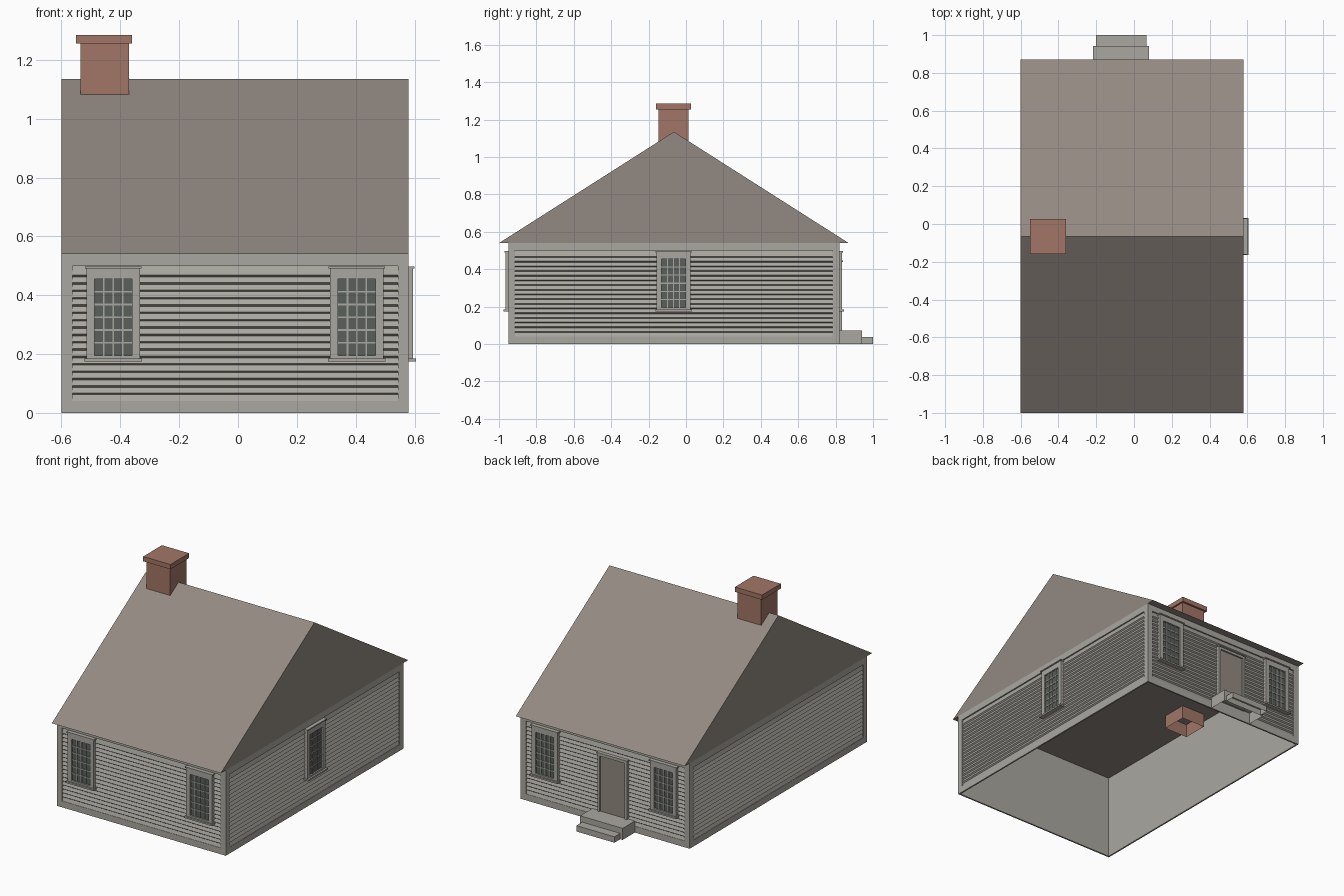
import bpy, bmesh
from math import pi
from mathutils import Matrix, Vector

cube = bpy.data.objects.get("Cube")
if cube:
    bpy.data.objects.remove(cube, do_unlink=True)


def material(name, rgb):
    m = bpy.data.materials.new(name)
    m.use_nodes = True
    m.diffuse_color = (*rgb, 1)
    m.node_tree.nodes["Principled BSDF"].inputs["Base Color"].default_value = (*rgb, 1)
    return m


PAINT = material("pale grey paint", (0.40, 0.39, 0.35))
ROOF = material("brown shingle", (0.29, 0.25, 0.22))
BRICK = material("red brick", (0.36, 0.18, 0.135))
GLASS = material("dark glass", (0.10, 0.115, 0.105))


def finish(name, mat, bm, place=Matrix()):
    mesh = bpy.data.meshes.new(name)
    bm.to_mesh(mesh)
    bm.free()
    mesh.materials.append(mat)
    obj = bpy.data.objects.new(name, mesh)
    obj.matrix_world = place
    bpy.context.collection.objects.link(obj)
    return obj


def boxes(name, mat, spans, place=Matrix(), open_faces=()):
    """Boxes given as (x0, x1, y0, y1, z0, z1); faces along open_faces are left out."""
    bm = bmesh.new()
    for x0, x1, y0, y1, z0, z1 in spans:
        size = Matrix.Diagonal((x1 - x0, y1 - y0, z1 - z0, 1))
        centre = Matrix.Translation(((x0 + x1) / 2, (y0 + y1) / 2, (z0 + z1) / 2))
        bmesh.ops.create_cube(bm, size=1, matrix=centre @ size)
    bm.normal_update()
    gone = [f for f in bm.faces if any(f.normal.dot(Vector(d)) > 0.9 for d in open_faces)]
    bmesh.ops.delete(bm, geom=gone, context='FACES')
    return finish(name, mat, bm, place)


def extrude_profile(name, mat, points, x0, x1, place=Matrix(), closed=False):
    """Sweep a (y, z) profile along x."""
    bm = bmesh.new()
    a = [bm.verts.new((x0, y, z)) for y, z in points]
    b = [bm.verts.new((x1, y, z)) for y, z in points]
    n = len(points)
    for i in range(n if closed else n - 1):
        j = (i + 1) % n
        bm.faces.new((a[i], b[i], b[j], a[j]))
    if closed:
        bm.faces.new(a)
        bm.faces.new(b[::-1])
        bmesh.ops.recalc_face_normals(bm, faces=bm.faces)
    return finish(name, mat, bm, place)


DOWN, UP = (0, 0, -1), (0, 0, 1)
LEFT, RIGHT, FRONT, BACK, EAVE = -0.60, 0.58, -0.95, 0.82, 0.54
MID_X, MID_Y = (LEFT + RIGHT) / 2, (FRONT + BACK) / 2
DEPTH = 0.01


# Clapboard wall with a raised border, facing -y before it is placed
def wall(name, width, place):
    w, edge, low, high, pitch = width / 2, 0.037, 0.04, 0.50, 0.025
    boxes(name + "_trim", PAINT, [
        (-w, w, 0, DEPTH, 0, low), (-w, w, 0, DEPTH, high, EAVE),
        (-w, edge - w, 0, DEPTH, low, high), (w - edge, w, 0, DEPTH, low, high)], place)
    profile = [(0.002, low)]
    for i in range(1, 18):
        z = low + i * pitch
        profile += [(0.009, z - 0.003), (0.001, z + 0.003)]
    profile.append((0.009, high))
    extrude_profile(name + "_clapboards", PAINT, profile, edge - w, w - edge, place)


# Window of four by six panes, facing -y before it is placed
def window(name, place):
    px, z0, z1, half = 0.064, 0.195, 0.455, 0.091
    boxes(name + "_glass", GLASS, [(-px, px, -0.004, 0.004, z0, z1)], place)
    boxes(name + "_casing", PAINT, [
        (-half, -px, -0.014, DEPTH, 0.185, 0.49), (px, half, -0.014, DEPTH, 0.185, 0.49),
        (-px, px, -0.014, DEPTH, z1, 0.49), (-px, px, -0.014, DEPTH, 0.185, z0),
        (-0.096, 0.096, -0.02, DEPTH, 0.49, 0.497),
        (-0.098, 0.098, -0.025, DEPTH, 0.175, 0.185)], place)
    bar = 0.003
    bars = []
    for i in range(1, 4):
        x = -px + i * px / 2
        bars.append((x - bar, x + bar, -0.009, 0, z0, z1))
    for i in range(1, 6):
        z = z0 + i * (z1 - z0) / 6
        bars.append((-px, px, -0.0085, 0, z - bar, z + bar))
    boxes(name + "_glazing_bars", PAINT, bars, place)


def facing(x, y, angle):
    return Matrix.Translation((x, y, 0)) @ Matrix.Rotation(angle, 4, 'Z')


# Walls, with a plain shell inside
wall("front_wall", RIGHT - LEFT, facing(MID_X, FRONT, 0))
wall("back_wall", RIGHT - LEFT, facing(MID_X, BACK, pi))
wall("left_wall", BACK - FRONT, facing(RIGHT, MID_Y, pi / 2))
wall("right_wall", BACK - FRONT, facing(LEFT, MID_Y, -pi / 2))
boxes("inner_shell", PAINT, [(LEFT + DEPTH, RIGHT - DEPTH, FRONT + DEPTH, BACK - DEPTH, 0, EAVE)],
      open_faces=(UP, DOWN))

# Windows
for side, x in (("left", 0.404), ("right", -0.424)):
    window("front_%s_window" % side, facing(x, FRONT, 0))
    window("back_%s_window" % side, facing(x, BACK, pi))
window("side_window", facing(RIGHT, -0.066, pi / 2))

# Back door and its casing
door_place = facing(-0.068, BACK, pi)
boxes("door", ROOF, [(-0.09, 0.09, -0.004, 0.004, 0.07, 0.425)], door_place)
boxes("door_casing", PAINT, [
    (-0.103, -0.088, -0.014, DEPTH, 0.07, 0.44), (0.088, 0.103, -0.014, DEPTH, 0.07, 0.44),
    (-0.088, 0.088, -0.014, DEPTH, 0.425, 0.44),
    (-0.108, 0.108, -0.02, DEPTH, 0.44, 0.447)], door_place)

# Hollow steps
boxes("upper_step", PAINT, [(-0.217, 0.08, BACK, 0.942, 0, 0.073)], open_faces=(DOWN,))
boxes("lower_step", PAINT, [(-0.20, 0.065, 0.942, 1.0, 0, 0.037)], open_faces=(DOWN,))

# Gable roof, closed underneath
extrude_profile("roof", ROOF, [(-1.0, EAVE), (0.87, EAVE), (-0.065, 1.135)],
                LEFT, RIGHT, closed=True)

# Chimney shaft, open at its foot below the ceiling, and cap
boxes("chimney", BRICK, [(-0.535, -0.37, -0.148, 0.014, 0.455, 1.255)], open_faces=(DOWN,))
boxes("chimney_cap", BRICK, [(-0.55, -0.36, -0.16, 0.027, 1.255, 1.285)])
